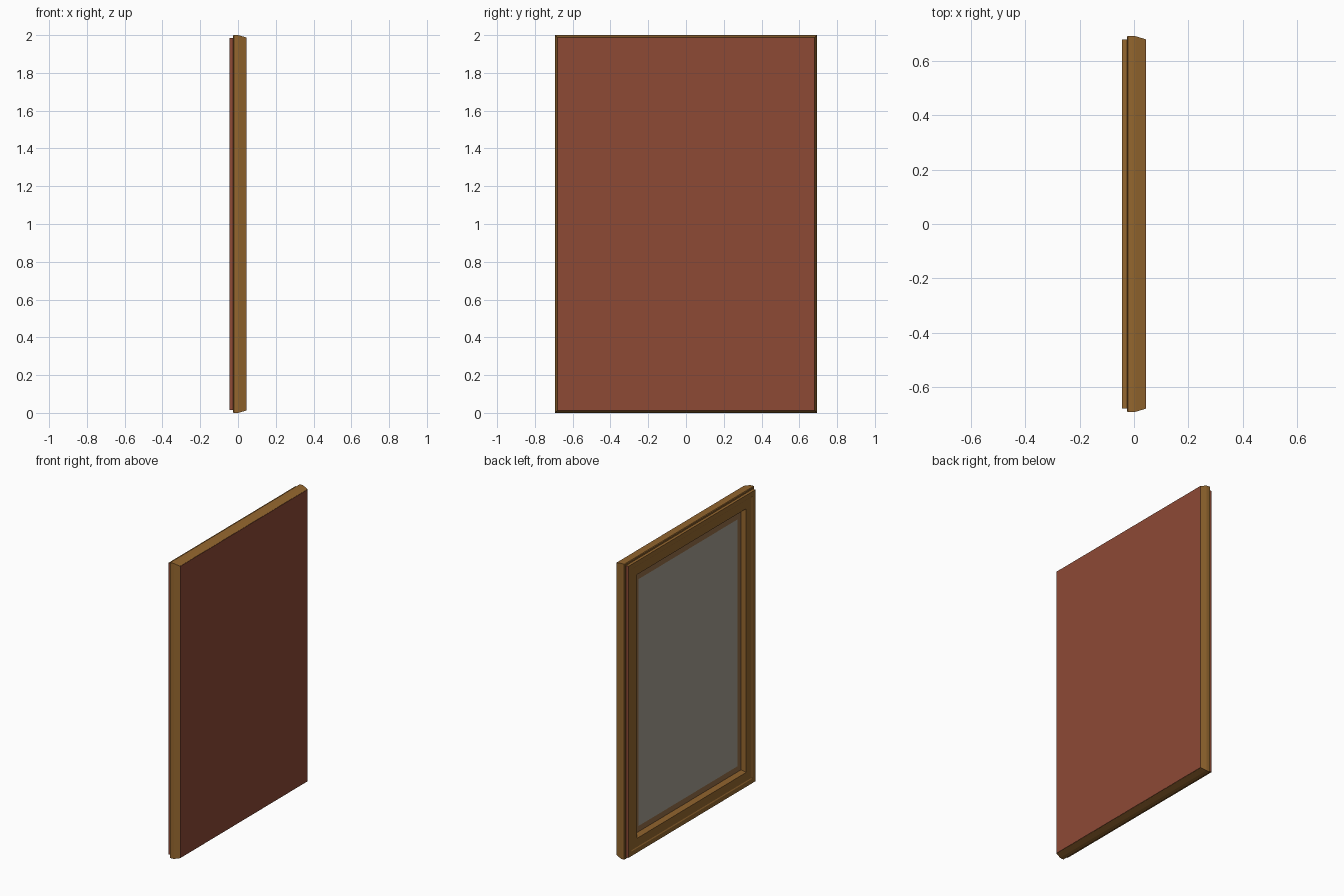
import bpy, bmesh

if "Cube" in bpy.data.objects:
    bpy.data.objects.remove(bpy.data.objects["Cube"])

W, H = 0.693, 2.0   # half width (y) and full height (z)


def material(name, rgb):
    m = bpy.data.materials.new(name)
    m.diffuse_color = (*rgb, 1)
    m.use_nodes = True
    m.node_tree.nodes["Principled BSDF"].inputs["Base Color"].default_value = m.diffuse_color
    return m


WOOD = material("golden wood", (0.30, 0.135, 0.028))
RED = material("red brown backing", (0.27, 0.068, 0.036))
GLASS = material("grey mirror", (0.38, 0.35, 0.285))
TAN = material("tan mirror edge", (0.30, 0.155, 0.065))


def rect(bm, x, inset):
    """Rectangle of four vertices at depth x, inset from the outer outline."""
    a, lo, hi = W - inset, inset, H - inset
    return [bm.verts.new((x, y, z)) for y, z in ((-a, lo), (a, lo), (a, hi), (-a, hi))]


def build(name, profile, mats, cap=False, rule=None):
    """Mitred rectangular sweep of (x, inset) steps; cap fills the last ring."""
    bm = bmesh.new()
    rings = [rect(bm, x, i) for x, i in profile]
    for k in range(len(rings) - 1):
        a, b = rings[k], rings[k + 1]
        for j in range(4):
            n = (j + 1) % 4
            f = bm.faces.new((a[j], a[n], b[n], b[j]))
            if rule:
                f.material_index = rule(k, j)
    if cap:
        f = bm.faces.new(rings[-1])
        if rule:
            f.material_index = rule(len(rings) - 1, 0)
    bmesh.ops.recalc_face_normals(bm, faces=bm.faces[:])
    # open shells: make the face that points most along x agree with its side
    me = bpy.data.meshes.new(name)
    bm.to_mesh(me)
    bm.free()
    for m in mats:
        me.materials.append(m)
    ob = bpy.data.objects.new(name, me)
    bpy.context.collection.objects.link(ob)
    return ob


# moulded wooden frame: closed cross-section from the back edge round to the recess
frame_profile = [(0.043, 0.012), (0.005, 0.001), (-0.008, 0.0), (-0.022, 0.0),
                 (-0.026, 0.004), (-0.026, 0.014), (-0.045, 0.014),
                 (-0.045, 0.044), (-0.041, 0.050), (-0.041, 0.108),
                 (-0.015, 0.125), (0.043, 0.125), (0.043, 0.012)]
# upright outer sides of the raised front rim are red brown
frame = build("frame", frame_profile, [WOOD, RED],
              rule=lambda k, j: 1 if k == 5 and j in (1, 3) else 0)

# backing board
build("backing_board", [(0.038, 0.013), (0.045, 0.013)], [RED], cap=True)

# mirror with a tan border and grey centre
build("mirror_glass", [(-0.010, 0.122), (-0.014, 0.122), (-0.016, 0.165)],
      [GLASS, TAN], cap=True, rule=lambda k, j: 1 if k < 2 else 0)

# make backing face outwards (+x) and mirror face the viewer (-x)
for name, sign in (("backing_board", 1), ("mirror_glass", -1)):
    me = bpy.data.objects[name].data
    if me.polygons[len(me.polygons) - 1].normal.x * sign < 0:
        me.flip_normals()

# weld the seam of the frame section
bm = bmesh.new()
bm.from_mesh(frame.data)
bmesh.ops.remove_doubles(bm, verts=bm.verts[:], dist=1e-5)
bmesh.ops.recalc_face_normals(bm, faces=bm.faces[:])
bm.to_mesh(frame.data)
bm.free()
